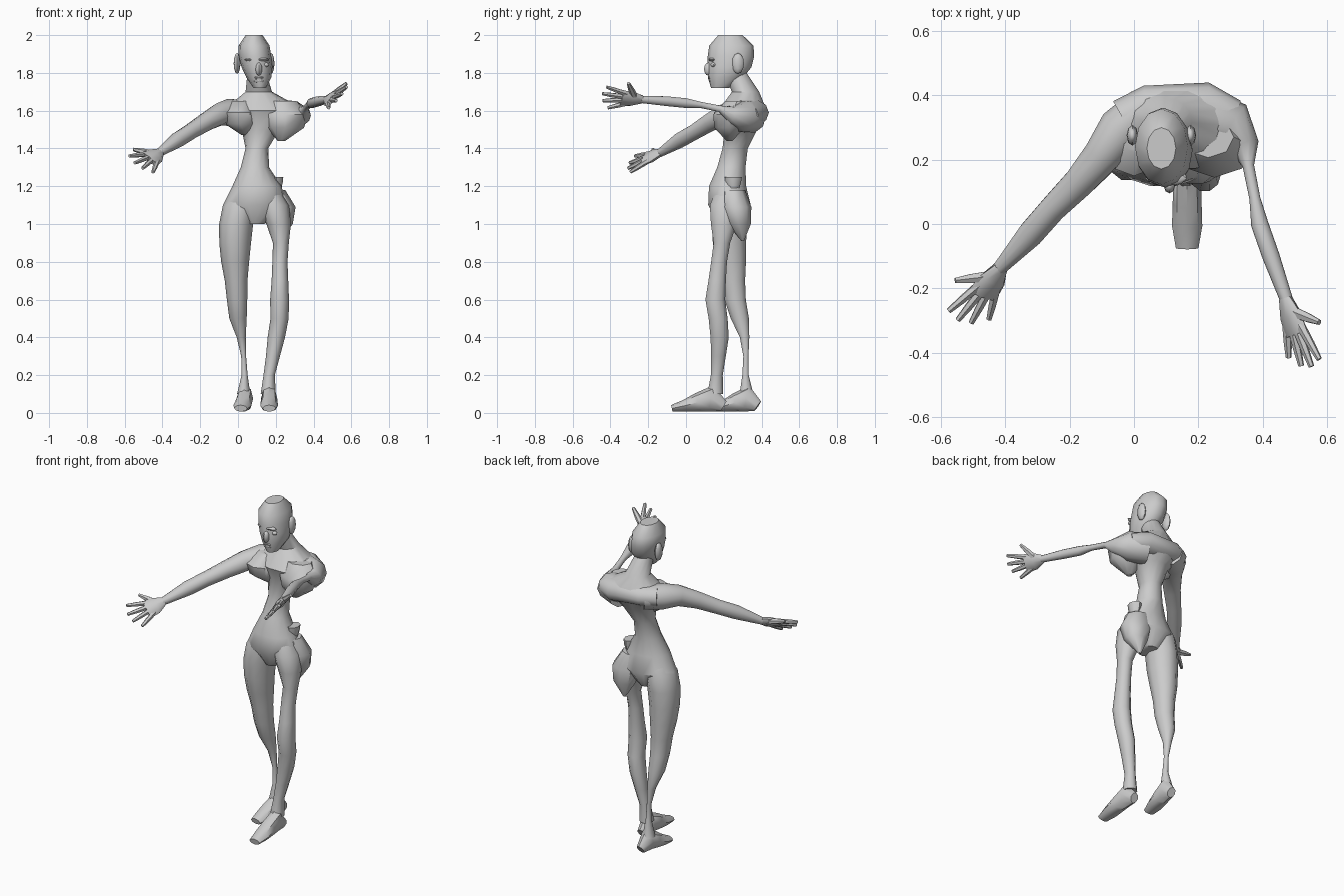
import bpy
import bmesh
import math
from mathutils import Matrix, Vector

default_cube = bpy.data.objects.get("Cube")
if default_cube:
    bpy.data.objects.remove(default_cube, do_unlink=True)

X_AXIS, Y_AXIS, Z_AXIS = Matrix.Identity(3)


def finish(name, bm):
    """Turn a bmesh into a smooth shaded object that keeps its hard creases."""
    bmesh.ops.recalc_face_normals(bm, faces=bm.faces)
    mesh = bpy.data.meshes.new(name)
    bm.to_mesh(mesh)
    bm.free()
    obj = bpy.data.objects.new(name, mesh)
    bpy.context.collection.objects.link(obj)
    bpy.ops.object.select_all(action='DESELECT')
    obj.select_set(True)
    bpy.context.view_layer.objects.active = obj
    bpy.ops.object.shade_smooth_by_angle(angle=math.radians(45))


def loft(name, centres, widths, depths, across=X_AXIS, sides=10, level=False):
    """Skin elliptical rings along a path; level keeps each ring horizontal."""
    bm = bmesh.new()
    centres = [Vector(centre) for centre in centres]
    last = len(centres) - 1
    loops = []
    for i, (centre, width, depth) in enumerate(zip(centres, widths, depths)):
        wide, thick = X_AXIS, Y_AXIS
        if not level:
            along = (centres[min(i + 1, last)] - centres[max(i - 1, 0)]).normalized()
            wide = (across - along * across.dot(along)).normalized()
            thick = along.cross(wide)
        angles = [math.tau * k / sides for k in range(sides)]
        loops.append([bm.verts.new(centre + wide * width * math.cos(angle)
                                   + thick * depth * math.sin(angle))
                      for angle in angles])
    for lower, upper in zip(loops, loops[1:]):
        for k in range(sides):
            n = (k + 1) % sides
            bm.faces.new((lower[k], lower[n], upper[n], upper[k]))
    bm.faces.new(loops[0])
    bm.faces.new(loops[-1])
    finish(name, bm)


def column(name, bottom, step, rings, depth=1.1, power=1, sides=10):
    """Stack rings (x, y, half width) at even heights, depth following width."""
    loft(name, [(x, y, bottom + step * i) for i, (x, y, width) in enumerate(rings)],
         [ring[-1] for ring in rings],
         [depth * ring[-1] ** power for ring in rings], sides=sides, level=True)


def limb(name, rings, across=X_AXIS, flatten=1, sides=10):
    """Sweep rings (x, y, z, half width) along their own path."""
    widths = [ring[-1] for ring in rings]
    loft(name, [ring[:3] for ring in rings], widths,
         [width * flatten for width in widths], across, sides)


def ball(name, centre, size):
    bm = bmesh.new()
    bmesh.ops.create_uvsphere(bm, u_segments=8, v_segments=6, radius=1,
                              matrix=Matrix.LocRotScale(Vector(centre), None, Vector(size)))
    finish(name, bm)


def hand(side, wrist, index_tip, little_tip, thumb_tip):
    """Fan four fingers between the outer tips, over a palm that widens."""
    wrist, index_tip, little_tip, thumb_tip = [
        Vector(point) for point in (wrist, index_tip, little_tip, thumb_tip)]
    spread = index_tip - little_tip
    reach = (index_tip + little_tip) / 2 - wrist
    half = spread.length / 3
    loft(side + "_palm", [wrist, wrist + reach * .3, wrist + reach * .6],
         [.022, half, half * 1.1], [.02, .023, .015], spread, 8)
    for i, finger in enumerate(("index", "middle", "ring", "little")):
        tip = index_tip.lerp(little_tip, i / 3) + reach * .15 * math.sin(math.pi * i / 3)
        path = [wrist.lerp(tip, t) for t in (.4, .75, 1)]
        widths = (.015, .013, .009)
        loft(f"{side}_{finger}_finger", path, widths, widths, spread, 6)
    root = wrist + reach * .2
    widths = (.02, .016, .009)
    loft(side + "_thumb", [root.lerp(thumb_tip, t) for t in (0, .6, 1)],
         widths, widths, Z_AXIS, 6)


def foot(side, heel, toe):
    """Run from a rounded heel over the ankle to broad flat toes."""
    heel, toe = Vector(heel).to_3d(), Vector(toe).to_3d()
    widths = (.025, .043, .045, .047, .035)
    heights = (.03, .07, .05, .032, .018)
    path = [heel.lerp(toe, i / 4) + Z_AXIS * (height + .006)
            for i, height in enumerate(heights)]
    loft(side + "_foot", path, widths, heights, sides=8)


# Trunk: pelvis, pinched waist, broad shoulders, neck
column("torso", 1, .1, [
    (.09, .23, .05), (.09, .23, .17), (.1, .22, .13), (.09, .24, .075), (.1, .26, .06),
    (.12, .29, .1), (.14, .3, .22), (.11, .315, .07), (.1, .26, .05)],
    depth=.28, power=.5, sides=14)
column("left_breast", 1.44, .07, [
    (.23, .23, .02), (.25, .23, .1), (.25, .24, .12), (.23, .27, .08)],
    depth=.8, sides=8)
column("right_breast", 1.47, .06, [
    (.04, .26, .02), (.01, .23, .08), (0, .23, .09), (.02, .27, .06)],
    depth=.9, sides=8)
limb("shoulder_yoke", [(-.03, .32, 1.6, .07), (.04, .36, 1.6, .07),
                       (.22, .36, 1.59, .08), (.3, .32, 1.58, .07)], Y_AXIS, .85)

# Head and face
column("head", 1.72, .056, [
    (.115, .18, .033), (.11, .21, .066), (.1, .23, .082), (.09, .238, .086),
    (.085, .24, .082), (.085, .235, .045)], depth=1.43, sides=12)
ball("nose", (.11, .12, 1.82), (.018, .025, .035))
ball("brow", (.1, .14, 1.87), (.065, .022, .013))
ball("upper_lip", (.11, .13, 1.775), (.03, .015, .009))
ball("lower_lip", (.11, .135, 1.757), (.03, .014, .009))
for side, lean in (("right", -1), ("left", 1)):
    ball(side + "_ear", (.085 + lean * .09, .275, 1.85), (.018, .032, .055))
    ball(side + "_eye", (.105 + lean * .04, .145, 1.843), (.02, .014, .012))

# Arms reach forward; the left one thins sharply below its shoulder
limb("right_arm", [
    (.04, .36, 1.59, .07), (-.04, .29, 1.59, .075), (-.1, .21, 1.58, .06),
    (-.17, .13, 1.54, .05), (-.25, .05, 1.49, .043), (-.32, -.03, 1.445, .042),
    (-.42, -.14, 1.375, .022)])
limb("left_arm", [
    (.2, .34, 1.57, .09), (.3, .3, 1.57, .085), (.345, .24, 1.58, .045),
    (.355, .18, 1.61, .018), (.375, .08, 1.63, .017), (.39, 0, 1.64, .027),
    (.425, -.1, 1.65, .027), (.475, -.24, 1.66, .02)])
hand("right", (-.41, -.13, 1.38), (-.575, -.27, 1.36), (-.45, -.295, 1.275),
     (-.555, -.175, 1.395))
hand("left", (.47, -.23, 1.66), (.575, -.42, 1.725), (.48, -.415, 1.615),
     (.575, -.305, 1.745))

# Hip mass hanging to a point, and the pouch above it
column("left_hip", .91, .09, [(.21, .3, .008), (.22, .28, .07), (.215, .265, .09),
                              (.18, .25, .07)], depth=.9, sides=8)
column("hip_pouch", 1.19, .03, [(.205, .25, .025), (.205, .25, .032), (.205, .25, .035)],
       depth=1.3, sides=8)

# Legs: right one stands back on a thin shin, left one steps forward
column("right_leg", .1, .1, [
    (.03, .32, .035), (.035, .315, .016), (.03, .317, .013), (.017, .31, .024),
    (0, .285, .046), (-.005, .26, .054), (-.01, .25, .06), (-.015, .24, .074),
    (-.015, .23, .084), (-.01, .23, .09), (.01, .23, .09), (.05, .23, .06)])
column("left_leg", .1, .1, [
    (.16, .155, .04), (.165, .163, .03), (.185, .172, .037), (.203, .178, .046),
    (.22, .17, .048), (.22, .155, .05), (.222, .165, .044), (.222, .175, .04),
    (.227, .19, .042), (.215, .2, .065), (.19, .21, .08), (.16, .22, .05)])
foot("right", (.045, .38), (.015, .15))
foot("left", (.165, .2), (.165, -.075))
